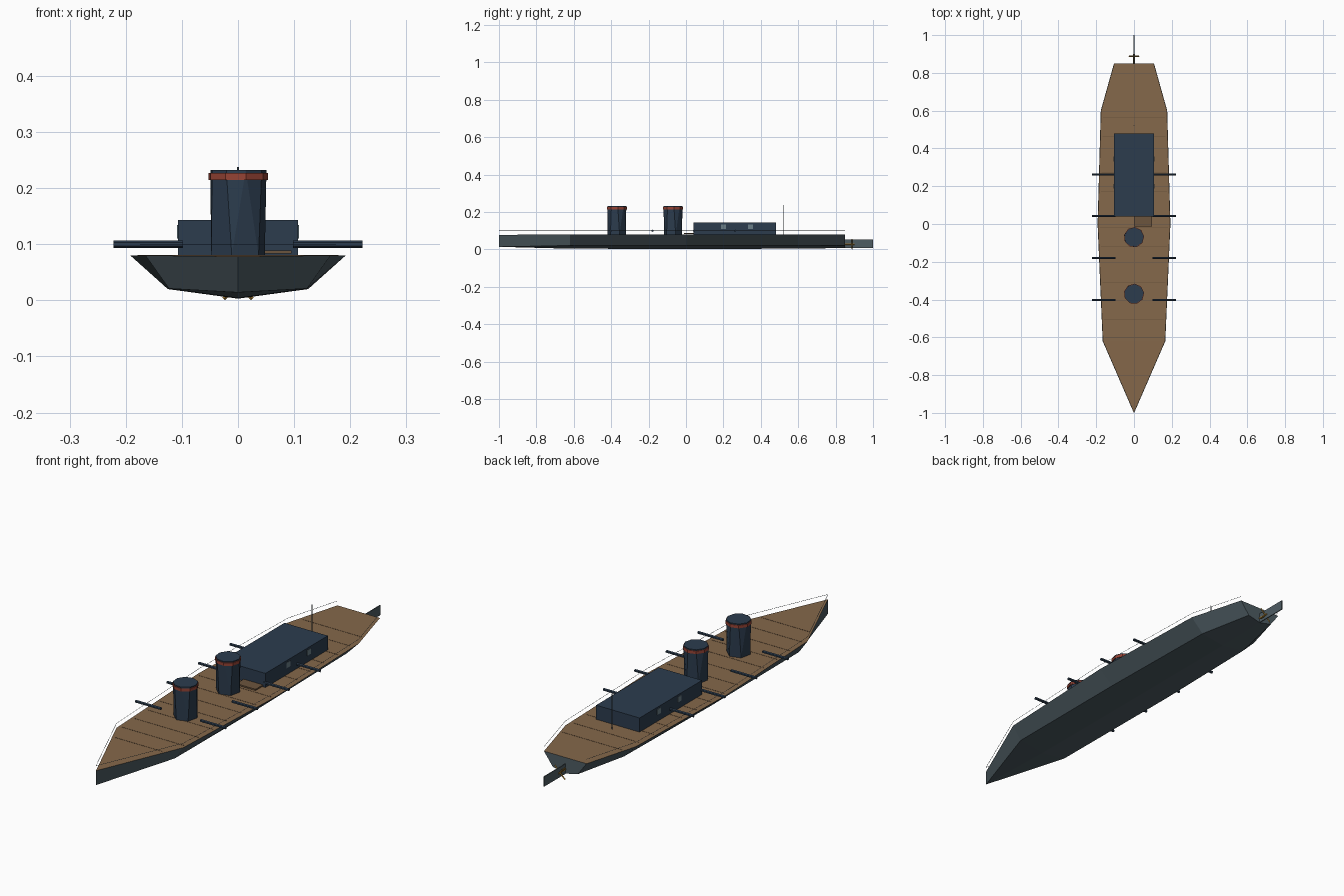
import bpy, bmesh, math
from mathutils import Vector, Matrix

if "Cube" in bpy.data.objects:
    bpy.data.objects.remove(bpy.data.objects["Cube"])


def material(name, rgb):
    m = bpy.data.materials.new(name)
    m.diffuse_color = (*rgb, 1)
    m.use_nodes = True
    m.node_tree.nodes["Principled BSDF"].inputs["Base Color"].default_value = m.diffuse_color
    return m


SLATE = material("slate_hull", (0.076, 0.107, 0.124))
NAVY = material("navy_paint", (0.025, 0.045, 0.076))
DECK = material("deck_wood", (0.235, 0.138, 0.069))
DARK_WOOD = material("dark_wood", (0.150, 0.090, 0.048))
RED = material("red_band", (0.30, 0.055, 0.035))
BRASS = material("brass", (0.30, 0.165, 0.03))
GLASS = material("window_glass", (0.145, 0.21, 0.245))


def finish(name, bm, *mats):
    bmesh.ops.recalc_face_normals(bm, faces=bm.faces)
    me = bpy.data.meshes.new(name)
    bm.to_mesh(me)
    bm.free()
    for m in mats:
        me.materials.append(m)
    ob = bpy.data.objects.new(name, me)
    bpy.context.collection.objects.link(ob)
    return ob


def box(name, lo, hi, mat):
    bm = bmesh.new()
    lo, hi = Vector(lo), Vector(hi)
    bmesh.ops.create_cube(bm, size=1, matrix=Matrix.Translation((lo + hi) / 2)
                          @ Matrix.Diagonal((*(hi - lo), 1)))
    return finish(name, bm, mat)


def rod(name, a, b, radius, mat, sides=6):
    a, b = Vector(a), Vector(b)
    d = b - a
    bm = bmesh.new()
    bmesh.ops.create_cone(bm, cap_ends=True, segments=sides, radius1=radius,
                          radius2=radius, depth=d.length,
                          matrix=Matrix.Translation((a + b) / 2)
                          @ d.to_track_quat('Z', 'Y').to_matrix().to_4x4())
    return finish(name, bm, mat)


# Hull: stations of (y, deck half width, chine half width, chine z, keel z)
TOP = 0.08
STATIONS = [(-0.62, 0.165, 0.123, 0.021, 0.004), (0, 0.192, 0.125, 0.02, 0.003),
            (0.6, 0.175, 0.115, 0.02, 0.004), (0.85, 0.105, 0.062, 0.022, 0.008)]
bm = bmesh.new()
bow_top = bm.verts.new((0, -1, TOP - 0.002))
bow_low = bm.verts.new((0, -1, 0.014))
rings = [[bm.verts.new(p) for p in ((-w, y, TOP), (-c, y, cz), (0, y, kz),
                                    (c, y, cz), (w, y, TOP))]
         for y, w, c, cz, kz in STATIONS]
first, last = rings[0], rings[-1]
bm.faces.new((bow_top, first[0], first[4]))
for top, low, keel in ((first[0], first[1], first[2]), (first[4], first[3], first[2])):
    bm.faces.new((bow_top, bow_low, low, top))
    bm.faces.new((bow_low, keel, low))
for r, s in zip(rings, rings[1:]):
    for i in range(5):
        j = (i + 1) % 5
        bm.faces.new((r[i], r[j], s[j], s[i]))
bm.faces.new(last)
bmesh.ops.recalc_face_normals(bm, faces=bm.faces)
for f in bm.faces:
    f.material_index = 1 if f.normal.z > 0.9 else 0
finish("hull", bm, SLATE, DECK)


def deck_half(y):
    pts = [(-1, 0)] + [(s[0], s[1]) for s in STATIONS]
    for (y0, w0), (y1, w1) in zip(pts, pts[1:]):
        if y0 <= y <= y1:
            return w0 + (w1 - w0) * (y - y0) / (y1 - y0)


# Deck plank seams
for k in range(-7, 8):
    y = -0.02 + 0.097 * k
    w = deck_half(y) - 0.012
    box("deck_seam", (-w, y - 0.0008, TOP), (w, y + 0.0008, TOP + 0.0008), DARK_WOOD)

# Thin rails along both deck edges
for s in (-1, 1):
    pts = [(0, -1, 0.1)] + [(s * st[1], st[0], 0.1) for st in STATIONS]
    for a, b in zip(pts, pts[1:]):
        rod("rail", a, b, 0.0008, SLATE, 4)

# Deckhouse with two windows each side, hatch platform, mast
box("deckhouse", (-0.107, 0.04, TOP), (0.107, 0.48, 0.143), NAVY)
for s in (-1, 1):
    for y in (0.2, 0.345):
        xs = sorted((s * 0.105, s * 0.109))
        box("window", (xs[0], y - 0.013, 0.11), (xs[1], y + 0.013, 0.134), GLASS)
box("hatch_platform", (0, -0.012, 0.083), (0.095, 0.04, 0.089), DARK_WOOD)
rod("mast", (0, 0.52, TOP), (0, 0.52, 0.238), 0.0018, SLATE)


def ring(n, radius, z, y, phase=0.0):
    return [(radius * math.cos(phase + math.tau * i / n),
             y + radius * math.sin(phase + math.tau * i / n), z) for i in range(n)]


# Funnels: six-sided foot blending into a nine-sided top, with a red band
for y in (-0.37, -0.07):
    bm = bmesh.new()
    for p in ring(6, 0.05, TOP, y, 0.3) + ring(9, 0.051, 0.232, y, 0.1):
        bm.verts.new(p)
    bmesh.ops.convex_hull(bm, input=bm.verts)
    finish("funnel", bm, NAVY)
    bm = bmesh.new()
    loops = [[bm.verts.new(p) for p in ring(9, r, z, y, 0.1)]
             for r, z in ((0.045, 0.214), (0.054, 0.214), (0.054, 0.227), (0.045, 0.227))]
    for k in range(4):
        a, b = loops[k], loops[(k + 1) % 4]
        for i in range(9):
            j = (i + 1) % 9
            bm.faces.new((a[i], a[j], b[j], b[i]))
    finish("funnel_band", bm, RED)

# Broadside guns
for s in (-1, 1):
    for y in (0.263, 0.042, -0.18, -0.402):
        rod("gun_barrel", (s * 0.098, y, 0.1), (s * 0.222, y, 0.1), 0.0065, NAVY)

# Rudder and four-bladed propeller
box("rudder", (-0.002, 0.85, 0.008), (0.002, 1.0, 0.052), SLATE)
rod("propeller_hub", (0, 0.845, 0.028), (0, 0.9, 0.028), 0.005, BRASS)
for k in range(4):
    a = math.pi / 4 + k * math.pi / 2
    d = Vector((math.cos(a), 0, math.sin(a)))
    c = Vector((0, 0.888, 0.028))
    rod("propeller_blade", c, c + d * 0.036, 0.0035, BRASS, 4)
